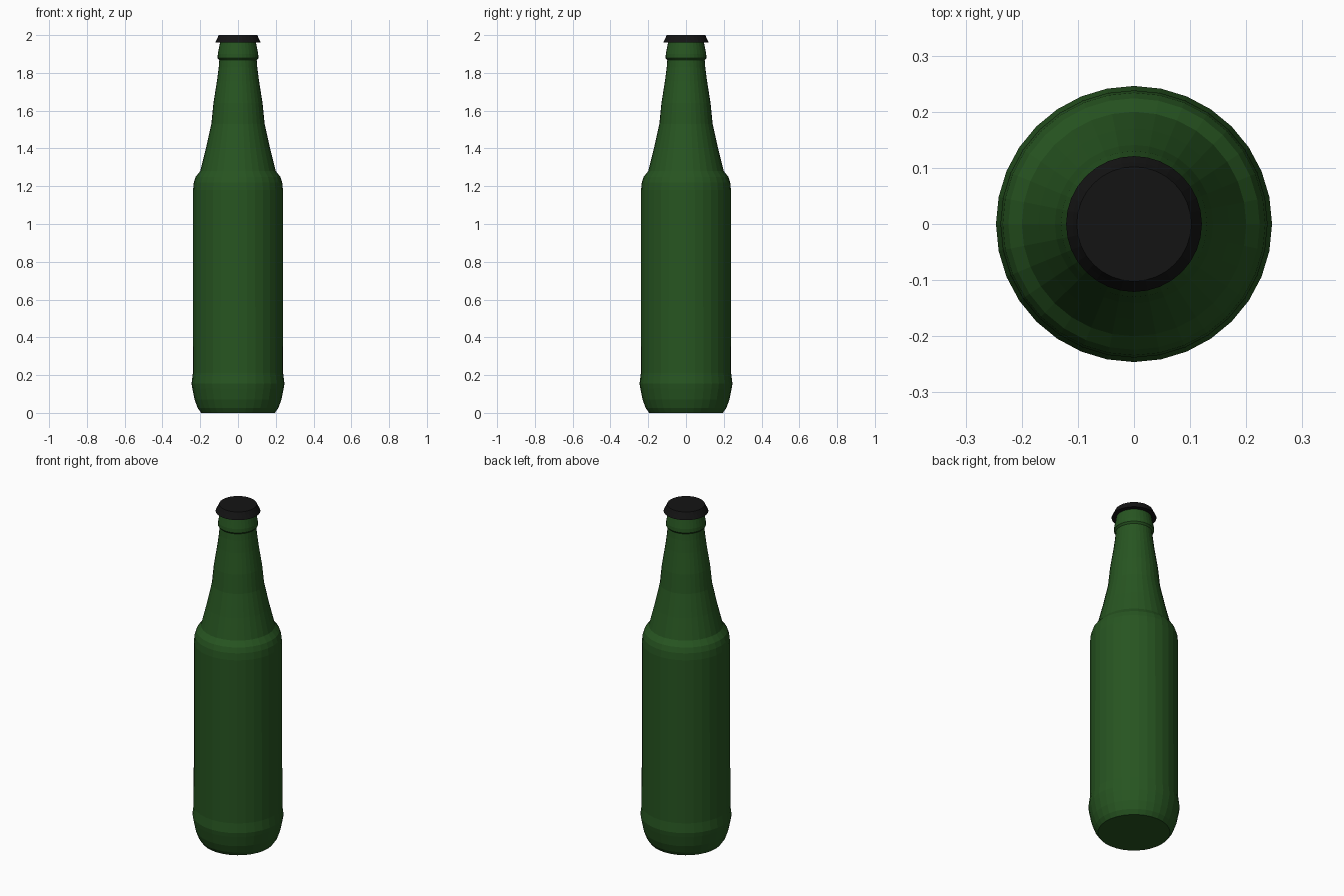
import bpy, bmesh
from math import cos, sin, tau

if "Cube" in bpy.data.objects:
    bpy.data.objects.remove(bpy.data.objects["Cube"])

SIDES = 32


def material(name, color):
    m = bpy.data.materials.new(name)
    m.diffuse_color = color
    m.use_nodes = True
    m.node_tree.nodes["Principled BSDF"].inputs["Base Color"].default_value = m.diffuse_color
    return m


def lathe(name, profile, mat):
    """Spin a (radius, z) profile into a closed, flat-faced solid."""
    bm = bmesh.new()
    rings = [[bm.verts.new((r * cos(tau * i / SIDES), r * sin(tau * i / SIDES), z))
              for i in range(SIDES)] for r, z in profile]
    for low, high in zip(rings, rings[1:]):
        for i in range(SIDES):
            j = (i + 1) % SIDES
            bm.faces.new((low[i], low[j], high[j], high[i]))
    bm.faces.new(rings[0][::-1])
    bm.faces.new(rings[-1])
    mesh = bpy.data.meshes.new(name)
    bm.to_mesh(mesh)
    bm.free()
    mesh.materials.append(mat)
    obj = bpy.data.objects.new(name, mesh)
    bpy.context.collection.objects.link(obj)
    return obj


green = material("green_glass", (0.02, 0.09, 0.015, 1))
black = material("black_cap", (0.007, 0.007, 0.007, 1))

# Glass bottle: rounded foot, straight body, shoulder, tapering neck, lip ring
lathe("bottle", [
    (0.195, 0.0), (0.213, 0.025), (0.230, 0.07), (0.242, 0.13), (0.246, 0.155),
    (0.239, 0.21), (0.238, 1.18), (0.234, 1.22), (0.224, 1.25), (0.200, 1.28),
    (0.170, 1.40), (0.141, 1.53), (0.130, 1.64), (0.111, 1.76), (0.102, 1.83),
    (0.099, 1.868), (0.108, 1.878), (0.107, 1.90), (0.096, 1.955), (0.094, 1.97),
], green)

# Flared crown cap
lathe("cap", [(0.121, 1.96), (0.110, 1.982), (0.102, 2.0)], black)
